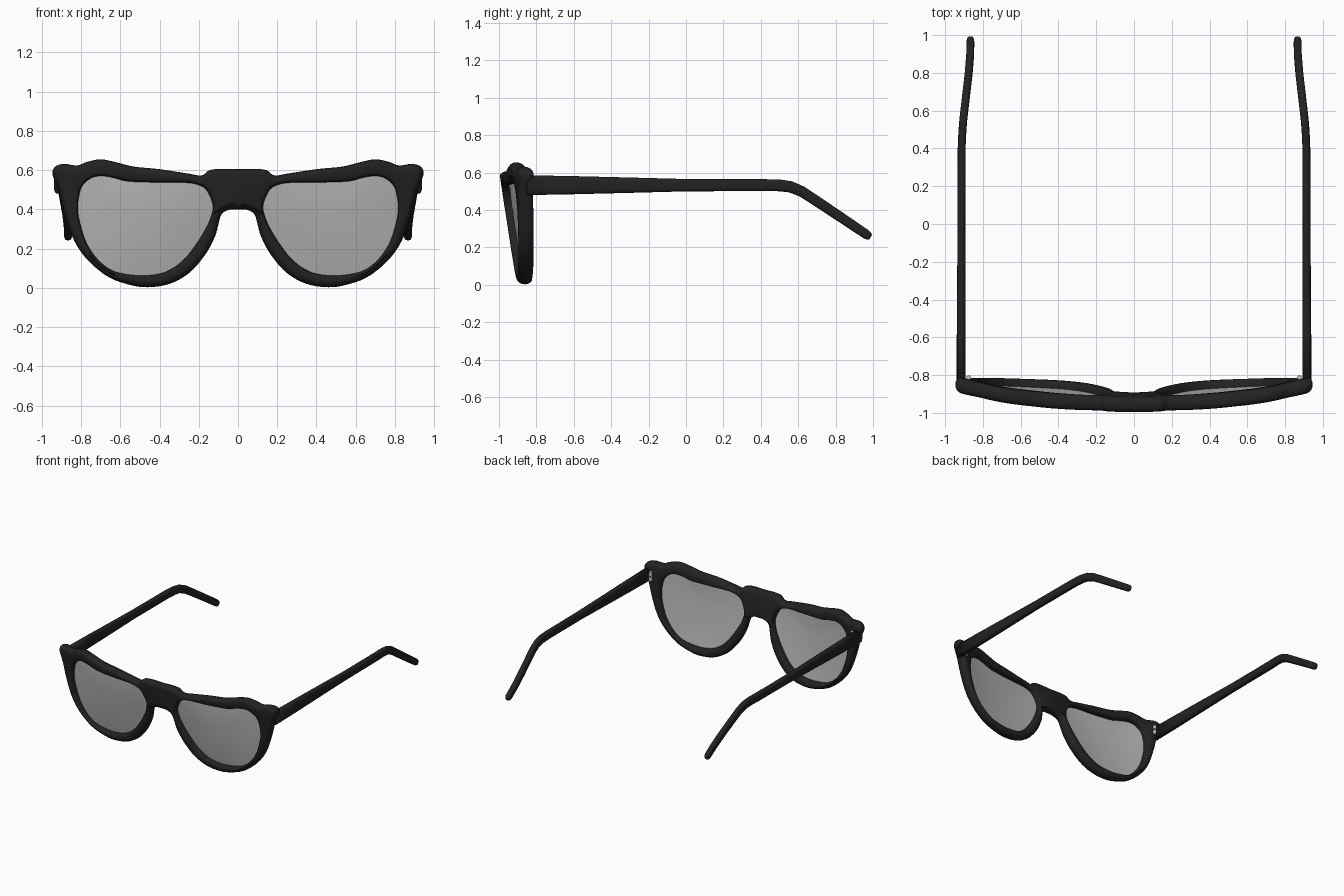
import bpy, bmesh, math
from mathutils import Vector

if "Cube" in bpy.data.objects:
    bpy.data.objects.remove(bpy.data.objects["Cube"])


def material(name, value, alpha=1.0):
    m = bpy.data.materials.new(name)
    m.diffuse_color = (value, value, value, alpha)
    m.use_nodes = True
    m.node_tree.nodes["Principled BSDF"].inputs["Base Color"].default_value = m.diffuse_color
    return m


BLACK = material("black_plastic", 0.016)
GLASS = material("grey_lens", 0.46, 0.8)
METAL = material("hinge_metal", 0.5)

# Half frame: outer edge x, z paired with lens opening x, z
PAIRS = [
    (0, .605, .128, .40), (.08, .607, .13, .43), (.145, .60, .145, .47),
    (.185, .573, .175, .512), (.25, .582, .25, .535), (.40, .605, .40, .537),
    (.53, .618, .56, .543), (.62, .64, .63, .56), (.70, .655, .69, .57),
    (.77, .642, .735, .565), (.82, .624, .77, .545), (.89, .632, .79, .525),
    (.935, .615, .803, .50), (.945, .575, .81, .47), (.915, .50, .815, .43),
    (.885, .38, .812, .36), (.835, .24, .775, .235), (.765, .14, .715, .145),
    (.66, .055, .64, .088), (.55, .015, .545, .066), (.46, .003, .45, .064),
    (.35, .02, .36, .085), (.25, .075, .275, .145), (.17, .165, .205, .235),
    (.118, .26, .16, .31), (.097, .335, .142, .35), (.082, .378, .134, .376),
    (.045, .398, .13, .39), (0, .40, .128, .40)]


def face_y(x, z):
    """Wrap and lean of the front."""
    u = abs(x) / 0.95
    return -0.958 + 0.11 * u ** 2.2 + 0.15 * (1 - 0.7 * u * u) * (0.6 - z)


def smooth_path(pts, before, after, steps=4):
    """Catmull-Rom samples with their left-hand normals."""
    p = [Vector(q) for q in [before] + pts + [after]]
    out = []
    for i in range(1, len(p) - 1):
        last = i == len(p) - 2
        for s in range(1 if last else steps):
            t = s / steps
            if last:
                pos, tan = p[i], p[i + 1] - p[i - 1]
            else:
                a, b, c, d = p[i - 1:i + 3]
                k1, k2, k3 = c - a, 2 * a - 5 * b + 4 * c - d, 3 * b - a - 3 * c + d
                pos = b + 0.5 * (k1 * t + k2 * t * t + k3 * t ** 3)
                tan = 0.5 * (k1 + 2 * k2 * t + 3 * k3 * t * t)
            tan = tan.normalized()
            out.append((pos.copy(), Vector((-tan.y, tan.x))))
    return out


def finish(bm, name, mat, recalc=True):
    """Turn half a part into a mirrored, smooth object."""
    bmesh.ops.remove_doubles(bm, verts=bm.verts, dist=1e-5)
    if recalc:
        bmesh.ops.recalc_face_normals(bm, faces=bm.faces)
    for f in bm.faces:
        f.smooth = True
    me = bpy.data.meshes.new(name)
    bm.to_mesh(me)
    bm.free()
    me.materials.append(mat)
    ob = bpy.data.objects.new(name, me)
    bpy.context.collection.objects.link(ob)
    mod = ob.modifiers.new("mirror", "MIRROR")
    mod.use_axis[0] = True
    mod.use_mirror_merge = True
    mod.merge_threshold = 1e-4
    return ob


def skin(bm, rings):
    n = len(rings[0])
    for a, b in zip(rings, rings[1:]):
        for j in range(n):
            k = (j + 1) % n
            bm.faces.new((a[j], a[k], b[k], b[j]))


outer_pts = [p[:2] for p in PAIRS]
inner_pts = [p[2:] for p in PAIRS]
outer = smooth_path(outer_pts, (-.08, .607), (-.045, .398))
inner = smooth_path(inner_pts, inner_pts[-2], inner_pts[1])

# Frame front: rounded section swept around the lens opening
HALF, SEG = 0.04, 8
bm = bmesh.new()
rings = []
for (po, no), (pi, ni) in zip(outer, inner):
    ring = []
    arc = [math.pi * (k / SEG - 0.5) for k in range(SEG + 1)]
    for pos, nrm, r, angles in ((po, -no, .028, arc), (pi, ni, .014, arc[::-1])):
        for a in angles:
            q = pos + nrm * r * (1 - math.cos(a))
            ring.append(bm.verts.new((q.x, face_y(q.x, q.y) + HALF * math.sin(a), q.y)))
    rings.append(ring)
skin(bm, rings)
# close the bridge, front and back
for o, i in ((0, 2 * SEG + 1), (SEG, SEG + 1)):
    bm.faces.new((rings[0][o], rings[0][i], rings[-1][o]))
finish(bm, "frame_front", BLACK)

# Lenses: slightly domed sheets set in the openings
bm = bmesh.new()
mid = Vector((.47, .33))
rings = []
for s in (1, .75, .5, .25):
    ring = []
    for p, n in inner[:-1]:
        q = mid + (p + n * .005 - mid) * s
        ring.append(bm.verts.new((q.x, face_y(q.x, q.y) - .012 * (1 - s * s), q.y)))
    rings.append(ring)
skin(bm, rings)
bm.faces.new(rings[-1])
bmesh.ops.triangulate(bm, faces=[f for f in bm.faces if len(f.verts) > 4])
bm.normal_update()
if sum(f.normal.y for f in bm.faces) > 0:
    bmesh.ops.reverse_faces(bm, faces=bm.faces)
finish(bm, "lenses", GLASS, recalc=False)

# Temple arms: stations of x, y, z, width, height
ARM = [
    (.915, -.85, .533, .048, .106), (.915, -.60, .533, .047, .097),
    (.914, -.30, .533, .044, .082), (.914, 0, .533, .042, .066),
    (.913, .25, .533, .042, .064), (.912, .42, .533, .042, .064),
    (.908, .50, .532, .042, .063), (.903, .56, .524, .042, .061),
    (.896, .62, .499, .042, .058), (.889, .68, .460, .042, .056),
    (.875, .80, .380, .042, .054), (.867, .90, .313, .042, .052),
    (.866, .965, .269, .041, .050), (.866, .979, .260, .035, .042),
    (.866, .987, .255, .022, .026)]
bm = bmesh.new()
rings = []
for i, (x, y, z, w, h) in enumerate(ARM):
    a, b = ARM[max(i - 1, 0)], ARM[min(i + 1, len(ARM) - 1)]
    t = math.atan2(b[2] - a[2], b[1] - a[1])
    ring = []
    for k in range(20):
        ang = math.tau * k / 20
        c, s = math.cos(ang), math.sin(ang)
        u = math.copysign(abs(c) ** .65, c) * w / 2
        v = math.copysign(abs(s) ** .65, s) * h / 2
        ring.append(bm.verts.new((x + u, y - v * math.sin(t), z + v * math.cos(t))))
    rings.append(ring)
skin(bm, rings)
bm.faces.new(rings[0])
bm.faces.new(rings[-1])
finish(bm, "temple_arms", BLACK)

# Hinges: two small knuckles on the back of each corner
bm = bmesh.new()
for z in (.513, .553):
    ret = bmesh.ops.create_cone(bm, cap_ends=True, segments=16, radius1=.012,
                                radius2=.012, depth=.032)
    bmesh.ops.translate(bm, verts=ret["verts"], vec=(.876, -.813, z))
hinge = finish(bm, "hinges", METAL)
bpy.context.view_layer.objects.active = hinge
hinge.select_set(True)
bpy.ops.object.shade_smooth_by_angle()
